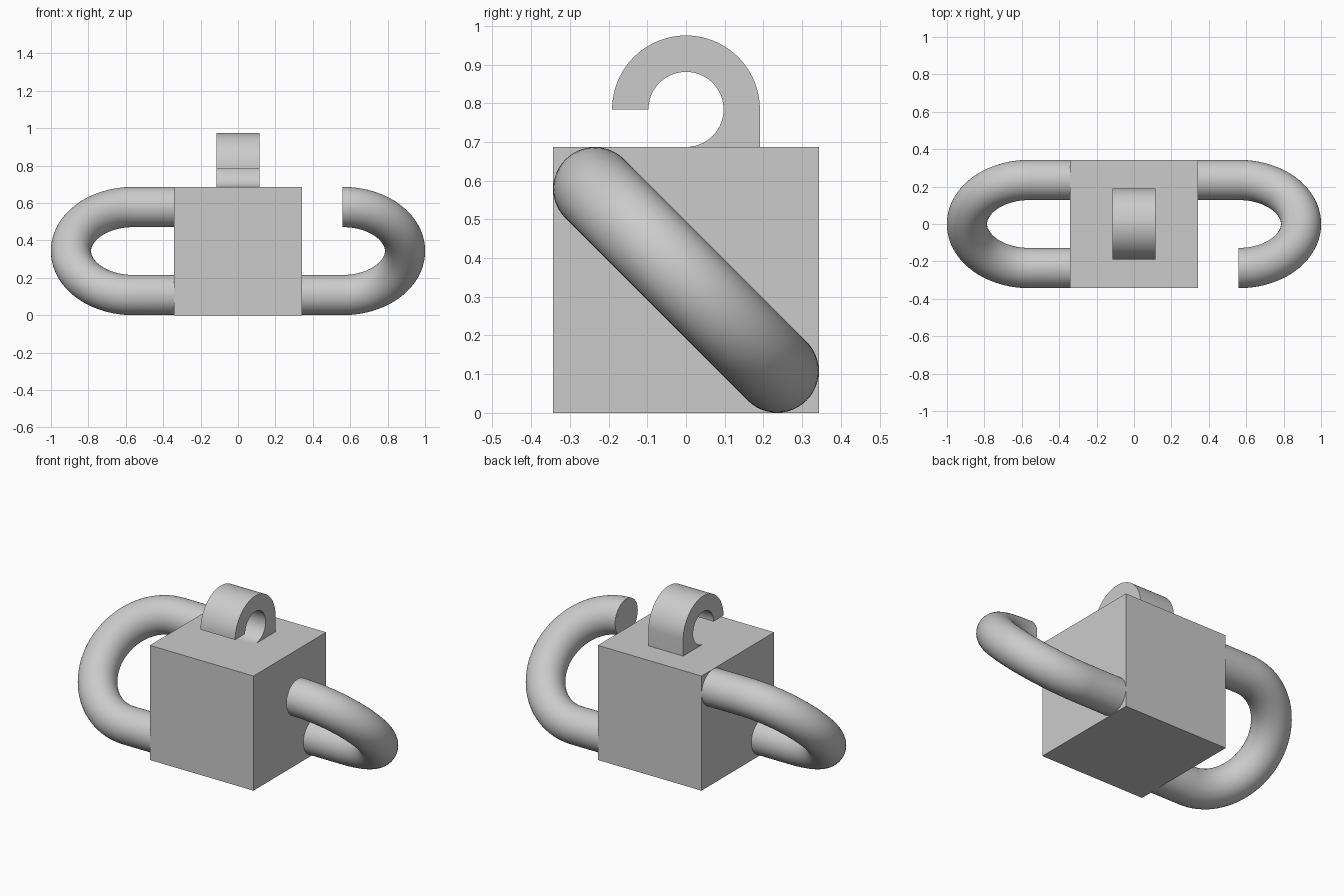
import bpy, bmesh, math
from mathutils import Vector

default = bpy.data.objects.get("Cube")
if default:
    bpy.data.objects.remove(default, do_unlink=True)

HALF = 0.3435      # half side of the block
TUBE = 0.1075      # tube radius
BEND = 0.333       # bend radius of the link arms
BEND_X = 0.56      # where the arms start to curve

grey = bpy.data.materials.new("light_grey")
grey.use_nodes = True
color = (0.6, 0.6, 0.6, 1)
grey.diffuse_color = color
grey.node_tree.nodes["Principled BSDF"].inputs["Base Color"].default_value = color


def finish(name, bm, smooth=True):
    bmesh.ops.recalc_face_normals(bm, faces=bm.faces[:])
    mesh = bpy.data.meshes.new(name)
    bm.to_mesh(mesh)
    bm.free()
    mesh.materials.append(grey)
    obj = bpy.data.objects.new(name, mesh)
    bpy.context.collection.objects.link(obj)
    if smooth:
        bpy.ops.object.select_all(action='DESELECT')
        obj.select_set(True)
        bpy.context.view_layer.objects.active = obj
        bpy.ops.object.shade_smooth_by_angle(angle=math.radians(35))
    return obj


def arm(name, side, closed):
    """Round tube bent in a half circle, lying in a diagonal plane."""
    out = Vector((side, 0, 0))
    up = Vector((0, -side, 1)).normalized()
    normal = out.cross(up)
    centre = Vector((side * BEND_X, 0, HALF))
    root = out * (BEND_X - HALF)
    steps, sides = 48, 48
    # Path points with the direction across the tube
    path = [(centre - up * BEND - root, -up)]
    for i in range(steps + 1):
        a = -math.pi / 2 + math.pi * i / steps
        radial = out * math.cos(a) + up * math.sin(a)
        path.append((centre + radial * BEND, radial))
    if closed:
        path.append((centre + up * BEND - root, up))
    bm = bmesh.new()
    rings = []
    for point, across in path:
        ring = []
        for j in range(sides):
            t = math.tau * j / sides
            ring.append(bm.verts.new(
                point + TUBE * (across * math.cos(t) + normal * math.sin(t))))
        rings.append(ring)
    for r, s in zip(rings, rings[1:]):
        for j in range(sides):
            k = (j + 1) % sides
            bm.faces.new((r[j], r[k], s[k], s[j]))
    bm.faces.new(rings[0])
    bm.faces.new(rings[-1])
    return finish(name, bm)


# Central block
bm = bmesh.new()
bmesh.ops.create_cube(bm, size=2 * HALF)
bmesh.ops.translate(bm, verts=bm.verts[:], vec=(0, 0, HALF))
finish("block", bm, smooth=False)

# Side arms: the left one stops short as an open hook
arm("left_open_arm", 1, closed=False)
arm("right_closed_arm", -1, closed=True)

# Top hook: an extruded profile open at the front
outer, inner, width = 0.191, 0.097, 0.115
z0 = 2 * HALF + inner
profile = [(outer * math.cos(a), z0 + outer * math.sin(a))
           for a in (math.pi * i / 40 for i in range(40, -1, -1))]
profile.append((outer, 2 * HALF))
profile += [(inner * math.cos(a), z0 + inner * math.sin(a))
            for a in (math.pi * i / 40 for i in range(-20, 41))]
bm = bmesh.new()
face = bm.faces.new([bm.verts.new((-width, y, z)) for y, z in profile])
ext = bmesh.ops.extrude_face_region(bm, geom=[face])
bmesh.ops.translate(bm, vec=(2 * width, 0, 0),
                    verts=[v for v in ext["geom"] if isinstance(v, bmesh.types.BMVert)])
finish("top_hook", bm)
